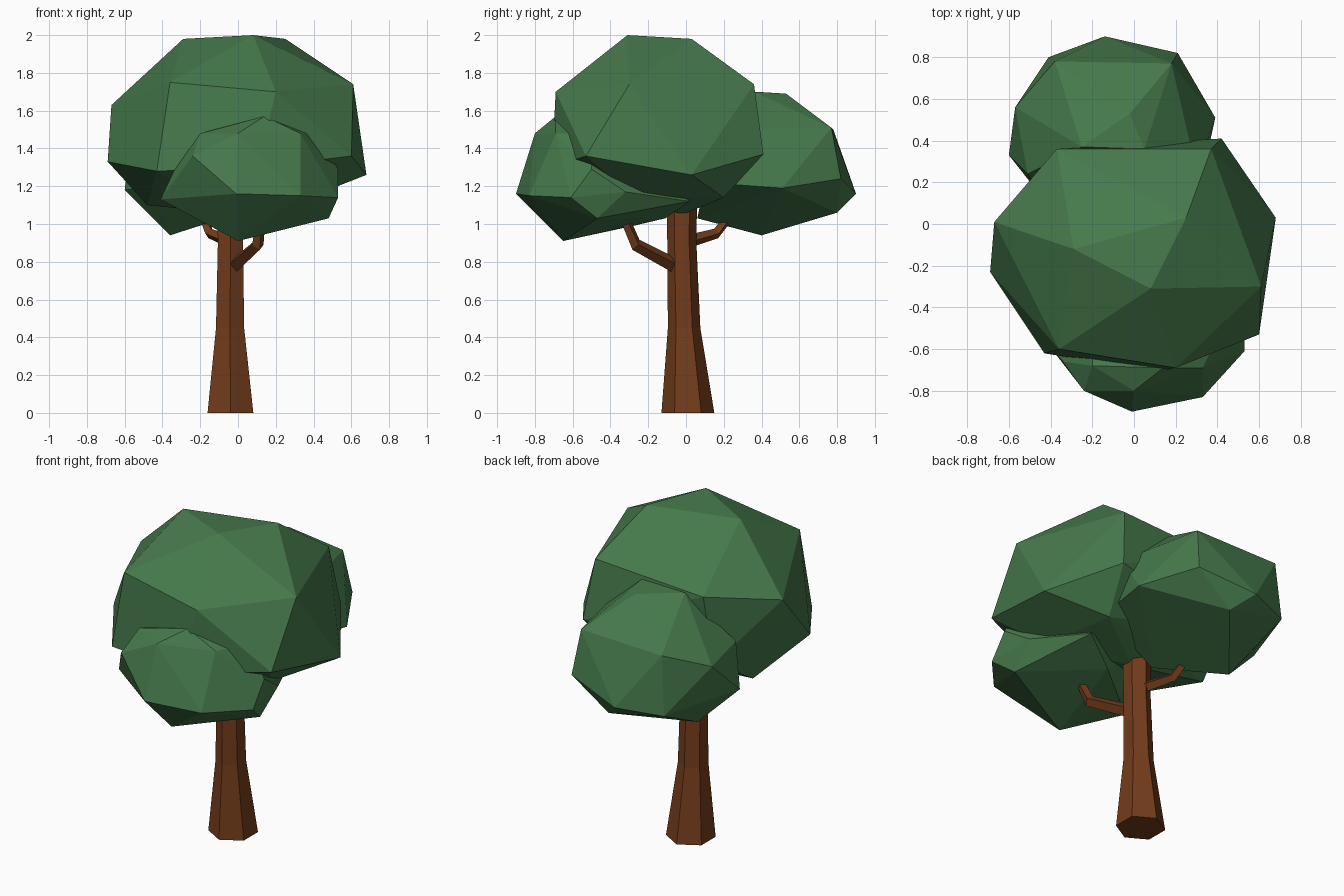
import bpy, bmesh, math
from mathutils import Vector


def material(name, color):
    m = bpy.data.materials.new(name)
    m.diffuse_color = color
    return m


leaf = material("leaf_green", (0.06, 0.19, 0.07, 1))
bark = material("bark_brown", (0.17, 0.045, 0.011, 1))


def finish(bm, name, mat):
    bmesh.ops.recalc_face_normals(bm, faces=bm.faces)
    mesh = bpy.data.meshes.new(name)
    bm.to_mesh(mesh)
    bm.free()
    mesh.materials.append(mat)
    obj = bpy.data.objects.new(name, mesh)
    bpy.context.collection.objects.link(obj)
    return obj


def leaf_clump(name, corners):
    """Faceted clump: convex hull around a few corner points."""
    bm = bmesh.new()
    for c in corners:
        bm.verts.new(c)
    bmesh.ops.convex_hull(bm, input=bm.verts[:])
    loose = [v for v in bm.verts if not v.link_faces]
    bmesh.ops.delete(bm, geom=loose, context='VERTS')
    return finish(bm, name, leaf)


def limb(name, path, radii, sides, flat=False):
    """Tapered tube along a path; flat keeps every ring level."""
    bm = bmesh.new()
    pts = [Vector(p) for p in path]
    rings = []
    for i, p in enumerate(pts):
        d = pts[min(i + 1, len(pts) - 1)] - pts[max(i - 1, 0)]
        if flat:
            u, v = Vector((0, 1, 0)), Vector((-1, 0, 0))
        else:
            u = d.cross(Vector((0, 0, 1))).normalized()
            v = d.cross(u).normalized()
        ring = []
        for k in range(sides):
            a = 2 * math.pi * k / sides
            ring.append(bm.verts.new(p + radii[i] * (u * math.cos(a) + v * math.sin(a))))
        rings.append(ring)
    for a, b in zip(rings, rings[1:]):
        for k in range(sides):
            n = (k + 1) % sides
            bm.faces.new((a[k], a[n], b[n], b[k]))
    bm.faces.new(rings[0])
    bm.faces.new(rings[-1])
    return finish(bm, name, bark)


# Trunk and branches
limb("trunk", [(-0.04, 0.01, 0), (-0.042, -0.01, 0.45), (-0.04, -0.022, 0.9), (-0.04, -0.022, 1.1)],
     [0.14, 0.086, 0.077, 0.08], 6, flat=True)
limb("front_branch", [(-0.03, -0.04, 0.77), (0.105, -0.265, 0.89), (0.12, -0.32, 1.02)],
     [0.04, 0.034, 0.026], 4)
limb("back_branch", [(-0.05, 0.02, 0.91), (-0.15, 0.16, 0.95), (-0.185, 0.23, 1.04)],
     [0.034, 0.028, 0.024], 4)

# Crown
leaf_clump("main_crown", [
    (0.08, -0.31, 2.0), (-0.29, -0.12, 1.98), (0.25, 0.03, 1.98),
    (0.61, -0.30, 1.74), (0.37, 0.36, 1.74), (-0.37, 0.36, 1.70),
    (-0.67, 0.01, 1.63), (-0.36, -0.60, 1.75), (0.20, -0.69, 1.70),
    (-0.69, -0.23, 1.33), (0.60, -0.53, 1.36), (0.68, 0.03, 1.26),
    (0.42, 0.41, 1.37), (-0.43, -0.62, 1.28), (-0.40, 0.30, 1.27),
    (0.35, 0.20, 1.14), (0.0, -0.02, 1.05), (0.10, -0.71, 1.3),
    (-0.48, 0.03, 1.10), (0.40, -0.28, 1.15)])

leaf_clump("front_crown", [
    (-0.01, -0.90, 1.16), (0.0, -0.65, 0.91), (0.48, -0.47, 1.03),
    (0.53, -0.61, 1.14), (0.53, -0.50, 1.29), (0.33, -0.83, 1.15),
    (0.33, -0.69, 1.48), (-0.24, -0.80, 1.36), (0.0, -0.80, 1.48),
    (0.14, -0.69, 1.57), (0.42, -0.50, 1.48), (-0.41, -0.58, 1.13),
    (-0.34, -0.66, 1.28), (-0.20, -0.68, 1.48), (0.10, -0.11, 1.03),
    (0.50, -0.32, 1.17), (-0.20, -0.05, 1.3), (-0.13, -0.28, 0.99),
    (0.33, 0.02, 1.12)])

leaf_clump("back_crown", [
    (-0.14, 0.90, 1.16), (-0.41, 0.80, 1.14), (0.21, 0.82, 1.24),
    (0.39, 0.51, 1.19), (-0.38, 0.78, 1.50), (0.18, 0.77, 1.51),
    (-0.57, 0.56, 1.40), (-0.60, 0.33, 1.18), (-0.36, 0.40, 0.94),
    (-0.02, 0.53, 1.69), (-0.25, 0.37, 1.70), (0.05, 0.36, 1.70),
    (-0.03, 0.80, 1.06), (-0.08, 0.06, 1.03), (0.30, 0.10, 1.22),
    (-0.45, 0.14, 1.2), (-0.51, 0.24, 1.42), (0.30, 0.25, 1.5)])
